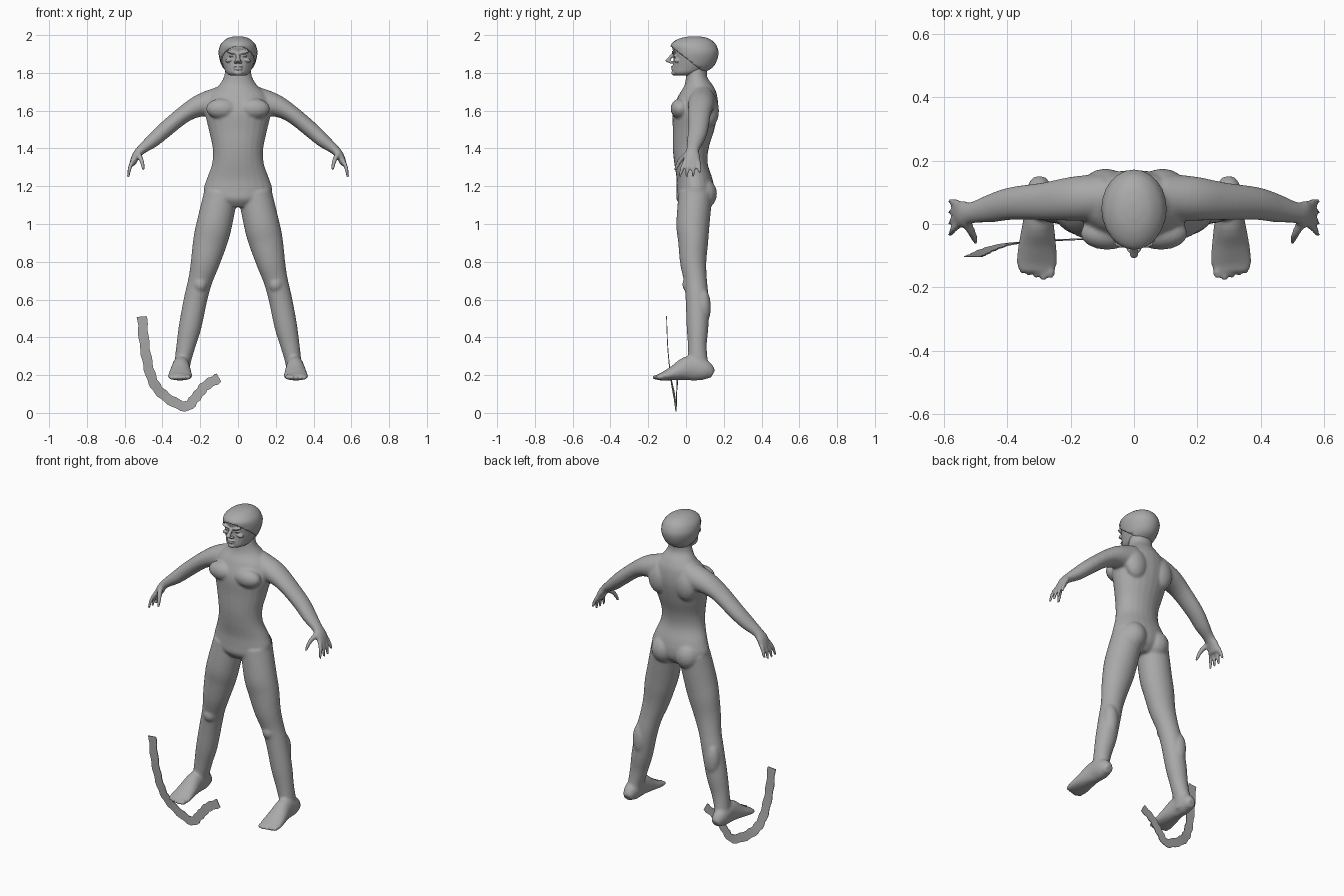
import bpy
import bmesh
from math import sin, cos, pi
from mathutils import Vector, Matrix

cube = bpy.data.objects.get("Cube")
if cube:
    bpy.data.objects.remove(cube, do_unlink=True)

X, Y, Z = Vector((1, 0, 0)), Vector((0, 1, 0)), Vector((0, 0, 1))

grey = bpy.data.materials.new("plain grey")
grey.use_nodes = True
grey.diffuse_color = (0.4, 0.4, 0.4, 1)
grey.node_tree.nodes["Principled BSDF"].inputs["Base Color"].default_value = grey.diffuse_color


def spline(points, steps=4):
    """Smooth curve through stations of any number of values."""
    p = [points[0]] + list(points) + [points[-1]]
    out = []
    for i in range(1, len(p) - 2):
        for k in range(steps):
            t = k / steps
            out.append([b + t * (c - a) / 2 + t * t * (a - 2.5 * b + 2 * c - d / 2)
                        + t ** 3 * (1.5 * (b - c) + (d - a) / 2)
                        for a, b, c, d in zip(*p[i - 1:i + 3])])
    return out + [list(points[-1])]


def loft(bm, stations, ref=Y, axis=None, sides=24):
    """Closed tube of ellipses; a station is x, y, z, half width, half depth."""
    path = spline(stations)
    rings = []
    for i, (x, y, z, a, b) in enumerate(path):
        before, after = path[max(i - 1, 0)], path[min(i + 1, len(path) - 1)]
        t = axis or (Vector(after[:3]) - Vector(before[:3])).normalized()
        u = ref.cross(t).normalized()
        v = t.cross(u)
        rings.append([bm.verts.new(Vector((x, y, z)) + u * a * cos(q) + v * b * sin(q))
                      for q in (2 * pi * k / sides for k in range(sides))])
    for r, s in zip(rings, rings[1:]):
        for k in range(sides):
            n = (k + 1) % sides
            bm.faces.new((r[k], r[n], s[n], s[k]))
    bm.faces.new(rings[0][::-1])
    bm.faces.new(rings[-1])


def upright(bm, rows, grow=0.0):
    """Loft of level sections given as z, half width, front y, back y."""
    loft(bm, [(0, (f + b) / 2, z, w + grow, (b - f) / 2 + grow) for z, w, f, b in rows], axis=Z)


def blob(bm, centre, size, tilt=0.0):
    m = Matrix.Translation(centre) @ Matrix.Rotation(tilt, 4, "Y") @ Matrix.Diagonal((*size, 1))
    bmesh.ops.create_uvsphere(bm, u_segments=16, v_segments=10, radius=1, matrix=m)


def flip(stations, s):
    return [(p[0] * s, *p[1:]) for p in stations]


def finish(name, bm, voxel=None, smooth=0):
    bmesh.ops.recalc_face_normals(bm, faces=bm.faces)
    mesh = bpy.data.meshes.new(name)
    bm.to_mesh(mesh)
    bm.free()
    mesh.materials.append(grey)
    ob = bpy.data.objects.new(name, mesh)
    bpy.context.collection.objects.link(ob)
    if voxel:
        r = ob.modifiers.new("Fuse", "REMESH")
        r.mode, r.voxel_size, r.use_smooth_shade = "VOXEL", voxel, True
        f = ob.modifiers.new("Soften", "SMOOTH")
        f.factor, f.iterations = 0.5, smooth
    return ob


# Body: torso, limbs, hands and feet fused into one skin
bm = bmesh.new()
upright(bm, [(1.09, .08, -.02, .1), (1.13, .16, -.05, .14), (1.18, .182, -.05, .15),
             (1.24, .165, -.05, .14), (1.32, .137, -.062, .115), (1.4, .134, -.07, .12),
             (1.5, .155, -.07, .15), (1.6, .175, -.07, .17), (1.68, .155, -.04, .165),
             (1.73, .105, -.01, .145), (1.78, .074, 0, .112), (1.84, .066, .0, .115)])
leg = [(.09, .05, 1.16, .09, .09), (.125, .037, 1.0, .094, .088), (.147, .038, .91, .091, .08),
       (.173, .038, .8, .077, .07), (.2, .05, .7, .064, .061), (.225, .059, .6, .062, .061),
       (.253, .061, .46, .06, .058), (.275, .06, .36, .051, .05), (.293, .064, .27, .043, .052),
       (.3, .074, .2, .043, .058)]
arm = [(.09, .085, 1.645, .085, .075), (.19, .08, 1.63, .062, .07), (.28, .072, 1.585, .046, .06),
       (.385, .065, 1.5, .042, .052), (.45, .05, 1.442, .037, .045), (.51, .036, 1.395, .026, .034),
       (.54, .032, 1.36, .022, .042), (.56, .03, 1.315, .016, .045)]
foot = [(.298, .142, .205, .024, .024), (.3, .1, .225, .043, .054), (.302, .02, .237, .047, .066),
        (.305, -.06, .212, .059, .041), (.307, -.12, .194, .065, .023), (.307, -.15, .189, .056, .016)]
thumb = [(.53, .005, 1.37, .016, .016), (.51, -.032, 1.335, .013, .013), (.5, -.058, 1.285, .009, .009)]
for s in (1, -1):
    loft(bm, flip(leg, s))
    loft(bm, flip(arm, s))
    loft(bm, flip(foot, s), ref=Z)
    loft(bm, flip(thumb, s), sides=12)
    for i in range(4):
        y = -.004 + .023 * i
        tip = -.035 + .036 * i
        low = 1.247 + (.022 if i == 3 else 0)
        loft(bm, flip([(.556, y, 1.335, .012, .012), (.572, (y + tip) / 2, 1.3, .011, .011),
                       (.582, tip, low, .008, .008)], s), sides=12)
    for i in range(5):
        r = .018 - .002 * i
        blob(bm, (s * (.263 + .023 * i), -.158 + .007 * abs(i - 1), .175 + r * .8), (r * .8, .024, r * .8))
    blob(bm, (s * .08, .085, 1.16), (.078, .08, .085))        # buttock
    blob(bm, (s * .085, -.03, 1.61), (.085, .052, .055))      # chest muscle
    blob(bm, (s * .09, .125, 1.6), (.07, .05, .09))           # shoulder blade
    blob(bm, (s * .245, .09, .56), (.045, .042, .1))          # calf
    blob(bm, (s * .2, .02, .68), (.04, .04, .045))            # knee
finish("body", bm, .007, 7)

# Head: skull with raised facial features
skull = [(1.785, .038, -.055, .03), (1.8, .062, -.07, .085), (1.83, .077, -.07, .135),
         (1.87, .09, -.066, .158), (1.91, .096, -.068, .165), (1.945, .088, -.074, .154),
         (1.968, .07, -.055, .135), (1.985, .045, -.018, .105), (1.993, .015, .025, .065)]
bm = bmesh.new()
upright(bm, skull)
loft(bm, [(0, -.062, 1.905, .01, .012), (0, -.08, 1.885, .011, .012),
          (0, -.096, 1.865, .014, .013), (0, -.078, 1.852, .012, .01)], ref=Y, axis=Z, sides=12)
blob(bm, (0, -.069, 1.832), (.026, .011, .006))               # upper lip
blob(bm, (0, -.068, 1.82), (.023, .011, .006))                # lower lip
blob(bm, (0, -.062, 1.8), (.024, .016, .014))                 # chin
for s in (1, -1):
    blob(bm, (s * .033, -.062, 1.909), (.03, .014, .008), -s * .25)   # brow
    blob(bm, (s * .034, -.058, 1.89), (.015, .01, .006))              # eye
    blob(bm, (s * .046, -.048, 1.868), (.022, .017, .012), s * .3)    # cheekbone
    blob(bm, (s * .014, -.078, 1.857), (.009, .012, .008))            # nostril
finish("face", bm, .0035, 3)

# Hood: swollen skull shell cut away in front of a slanted rim
bm = bmesh.new()
upright(bm, skull, .007)
bmesh.ops.bisect_plane(bm, geom=bm.verts[:] + bm.edges[:] + bm.faces[:], dist=.0001,
                       plane_co=(0, -.08, 1.94), plane_no=(0, -.125, -.16), clear_outer=True)
hood = finish("hood", bm)
shell = hood.modifiers.new("Thickness", "SOLIDIFY")
shell.thickness, shell.offset = .01, -1
bpy.context.view_layer.objects.active = hood
hood.select_set(True)
bpy.ops.object.shade_smooth_by_angle()

# Strap: thin hanging band with ragged edges
band = spline([(-.508, -.105, .51), (-.492, -.098, .34), (-.457, -.082, .185), (-.395, -.065, .095),
               (-.28, -.055, .034), (-.222, -.052, .085), (-.17, -.05, .145), (-.1, -.046, .185)], 6)
bm = bmesh.new()
pairs = []
for i, p in enumerate(band):
    t = Vector(band[min(i + 1, len(band) - 1)]) - Vector(band[max(i - 1, 0)])
    side = Y.cross(t).normalized()
    pairs.append([bm.verts.new(Vector(p) + side * s * (.026 + .003 * sin(i * 1.9 + s))) for s in (1, -1)])
for (a, b), (c, d) in zip(pairs, pairs[1:]):
    bm.faces.new((a, b, d, c))
strap = finish("strap", bm)
strap.modifiers.new("Thickness", "SOLIDIFY").thickness = .004
